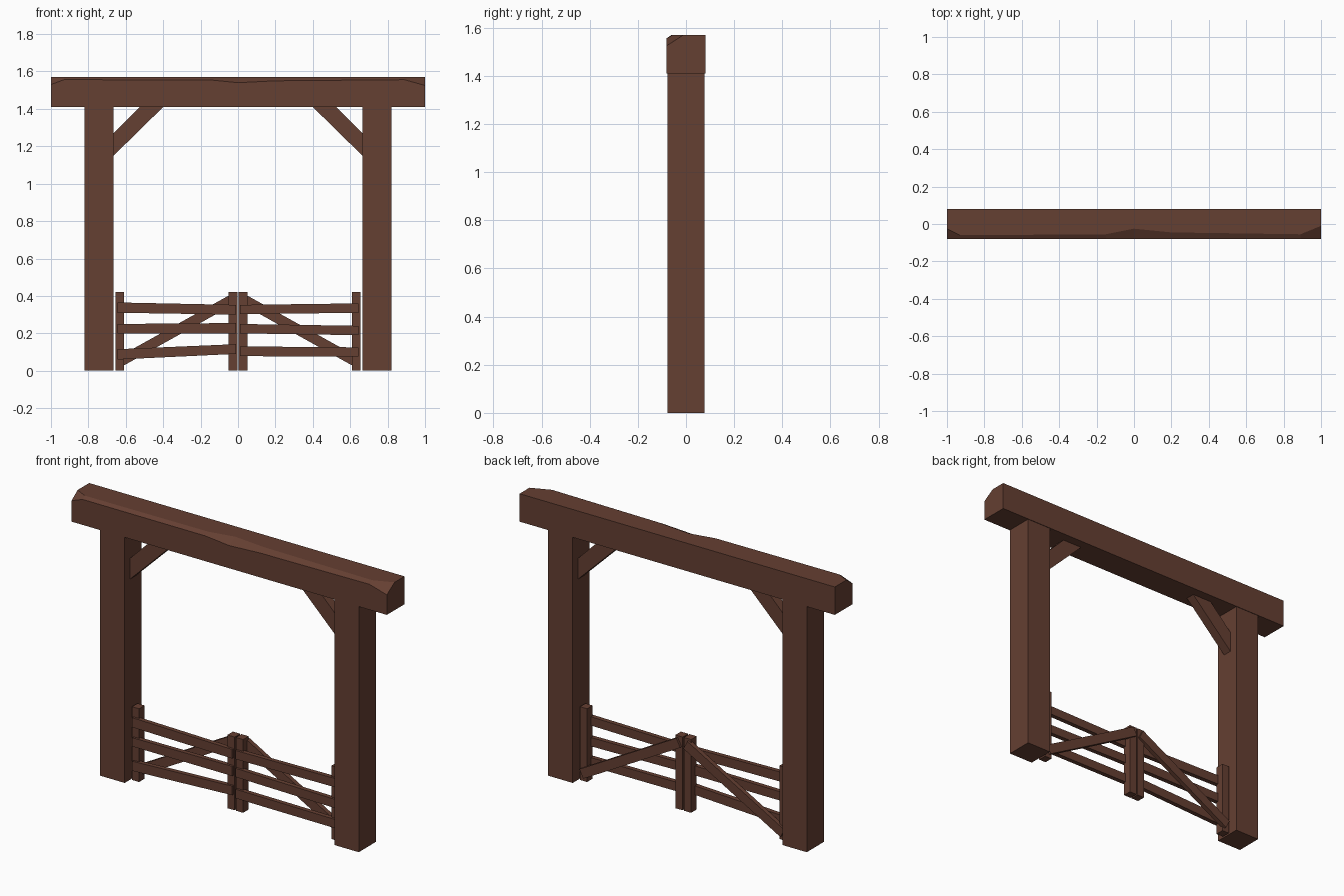
import bpy, bmesh

if "Cube" in bpy.data.objects:
    bpy.data.objects.remove(bpy.data.objects["Cube"])

wood = bpy.data.materials.new("dark_wood")
wood.diffuse_color = (0.13, 0.05, 0.032, 1)
wood.use_nodes = True
wood.node_tree.nodes["Principled BSDF"].inputs["Base Color"].default_value = wood.diffuse_color


def loft(name, rings):
    """Solid through a series of matching closed cross-sections."""
    bm = bmesh.new()
    rows = [[bm.verts.new(p) for p in ring] for ring in rings]
    n = len(rows[0])
    for a, b in zip(rows, rows[1:]):
        for i in range(n):
            j = (i + 1) % n
            bm.faces.new((a[i], a[j], b[j], b[i]))
    bm.faces.new(rows[0])
    bm.faces.new(rows[-1])
    bmesh.ops.recalc_face_normals(bm, faces=bm.faces)
    me = bpy.data.meshes.new(name)
    bm.to_mesh(me)
    bm.free()
    me.materials.append(wood)
    ob = bpy.data.objects.new(name, me)
    bpy.context.collection.objects.link(ob)
    return ob


def plank(name, outline, y0, y1):
    """Front-view outline (x, z) given thickness from y0 to y1."""
    return loft(name, [[(x, y, z) for x, z in outline] for y in (y0, y1)])


def box(name, x0, x1, y0, y1, z0, z1):
    return plank(name, [(x0, z0), (x1, z0), (x1, z1), (x0, z1)], y0, y1)


# Top beam with a hand-hewn front edge: x, front edge height, top edge depth
hewn = [(-1, 1.53, -0.025), (-0.93, 1.556, -0.06), (-0.15, 1.555, -0.055),
        (0, 1.54, -0.025), (0.2, 1.55, -0.045), (0.89, 1.556, -0.055),
        (1, 1.525, -0.01)]
loft("top_beam", [[(x, -0.08, 1.41), (x, 0.08, 1.41), (x, 0.08, 1.57),
                   (x, y, 1.57), (x, -0.08, z)] for x, z, y in hewn])

# Slightly uneven gate rails: bottom/top at the hinge end, bottom/top at the middle
rails = {
    -1: [(0.31, 0.365, 0.30, 0.352), (0.20, 0.25, 0.20, 0.255), (0.06, 0.115, 0.09, 0.142)],
    1: [(0.31, 0.36, 0.302, 0.352), (0.19, 0.24, 0.20, 0.25), (0.075, 0.125, 0.078, 0.13)],
}

for s, side in ((-1, "left"), (1, "right")):
    # Post and corner brace
    box(side + "_post", s * 0.665, s * 0.82, -0.077, 0.077, 0, 1.41)
    plank(side + "_brace", [(s * 0.665, 1.15), (s * 0.665, 1.27),
                            (s * 0.525, 1.41), (s * 0.40, 1.41)], -0.027, 0.027)
    # Gate uprights
    box(side + "_hinge_upright", s * 0.61, s * 0.655, -0.025, 0.025, 0, 0.42)
    box(side + "_middle_upright", s * 0.004, s * 0.05, -0.025, 0.025, 0, 0.42)
    # Rails on the front of the gate
    for i, (a, b, c, d) in enumerate(rails[s]):
        plank(f"{side}_rail_{i + 1}", [(s * 0.645, a), (s * 0.01, c),
                                       (s * 0.01, d), (s * 0.645, b)], -0.038, -0.012)
    # Diagonal on the back of the gate
    plank(side + "_diagonal", [(s * 0.625, 0.02), (s * 0.01, 0.362),
                               (s * 0.035, 0.41), (s * 0.65, 0.068)], 0.012, 0.038)
